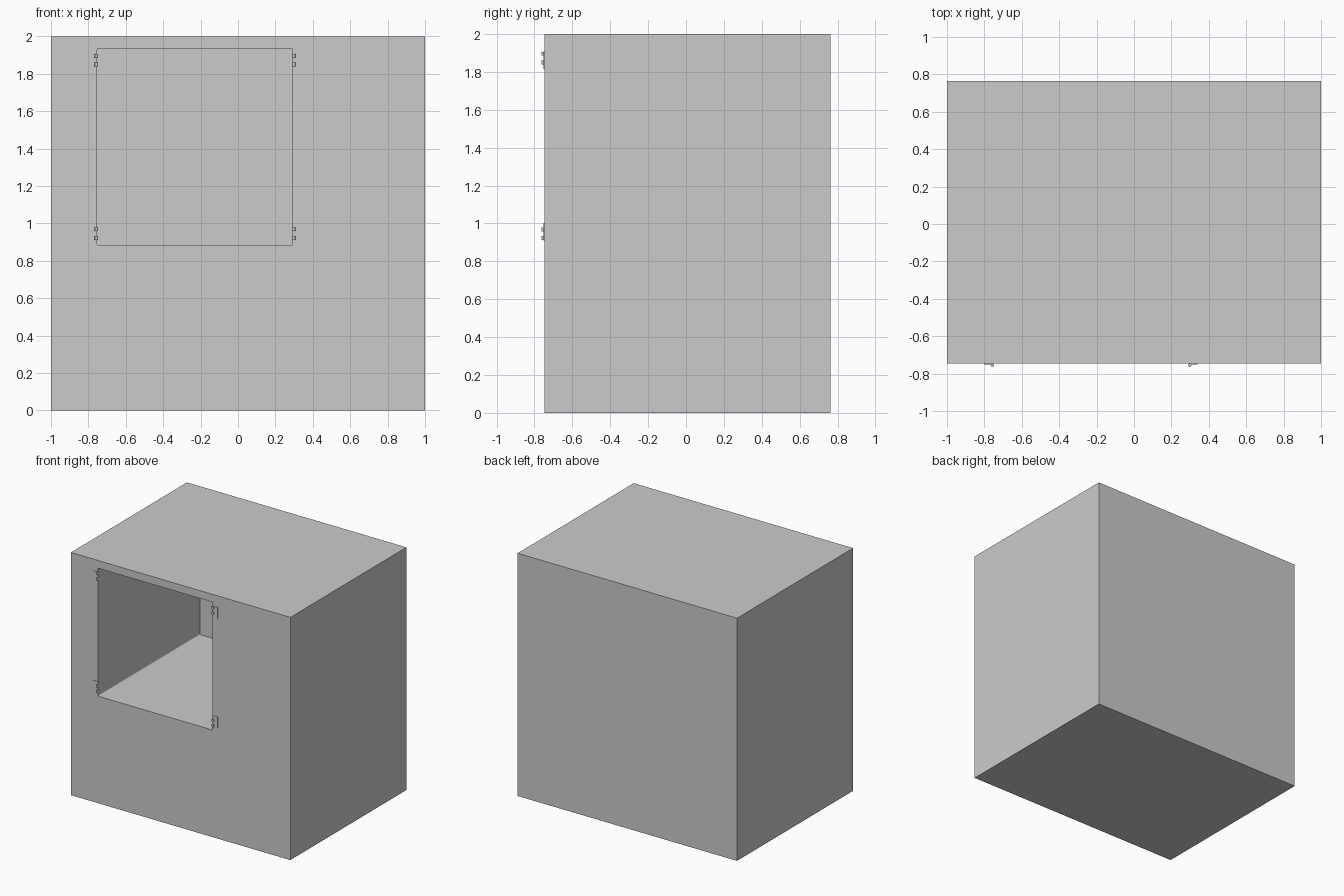
import bpy, bmesh
from mathutils import Vector

if "Cube" in bpy.data.objects:
    bpy.data.objects.remove(bpy.data.objects["Cube"])

FRONT, BACK = -0.747, 0.764          # cabinet depth limits
OX0, OX1, OZ0, OZ1 = -0.753, 0.292, 0.882, 1.936   # opening


def box(name, lo, hi, bevel=0.0):
    """Axis-aligned box; bevel rounds only the edges running along y."""
    bm = bmesh.new()
    bmesh.ops.create_cube(bm, size=1)
    lo, hi = Vector(lo), Vector(hi)
    for v in bm.verts:
        v.co = Vector(((v.co[i] + 0.5) * (hi[i] - lo[i]) + lo[i]) for i in range(3))
    if bevel:
        edges = [e for e in bm.edges
                 if abs(e.verts[0].co.y - e.verts[1].co.y) > 1e-4]
        bmesh.ops.bevel(bm, geom=edges, offset=bevel, segments=3,
                        profile=0.5, affect='EDGES')
    me = bpy.data.meshes.new(name)
    bm.to_mesh(me)
    bm.free()
    ob = bpy.data.objects.new(name, me)
    bpy.context.collection.objects.link(ob)
    return ob


# Cabinet block with a deep rounded pocket cut from the front
cabinet = box("cabinet_body", (-1, FRONT, 0), (1, BACK, 2))
cutter = box("chamber_cutter", (OX0, FRONT - 0.2, OZ0), (OX1, 0.58, OZ1), 0.008)
cutter.hide_render = True
cutter.hide_viewport = True
cut = cabinet.modifiers.new("chamber", 'BOOLEAN')
cut.operation = 'DIFFERENCE'
cut.solver = 'EXACT'
cut.object = cutter

# Hinges: thin leaf on the front face plus two barrel knuckles
SLOT, R = 0.023, 0.009


def hinge(name, x, side, z_end, up):
    """z_end is the outer end of the leaf; up is the direction along the leaf."""
    xs = sorted((x, x + side * 0.042))
    zs = sorted((z_end, z_end + up * 4 * SLOT))
    box(name + "_leaf", (xs[0], FRONT - 0.004, zs[0]), (xs[1], FRONT, zs[1]))
    for i in (0, 2):
        bpy.ops.mesh.primitive_cylinder_add(
            vertices=20, radius=R, depth=0.02,
            location=(x, -0.755, z_end + up * (i + 0.5) * SLOT))
        knuckle = bpy.context.object
        knuckle.name = f"{name}_knuckle_{i // 2 + 1}"
        bpy.ops.object.shade_smooth_by_angle()


for label, x, side in (("left", -0.757, -1), ("right", 0.298, 1)):
    hinge(f"{label}_upper_hinge", x, side, 1.907, -1)
    hinge(f"{label}_lower_hinge", x, side, 0.911, 1)
